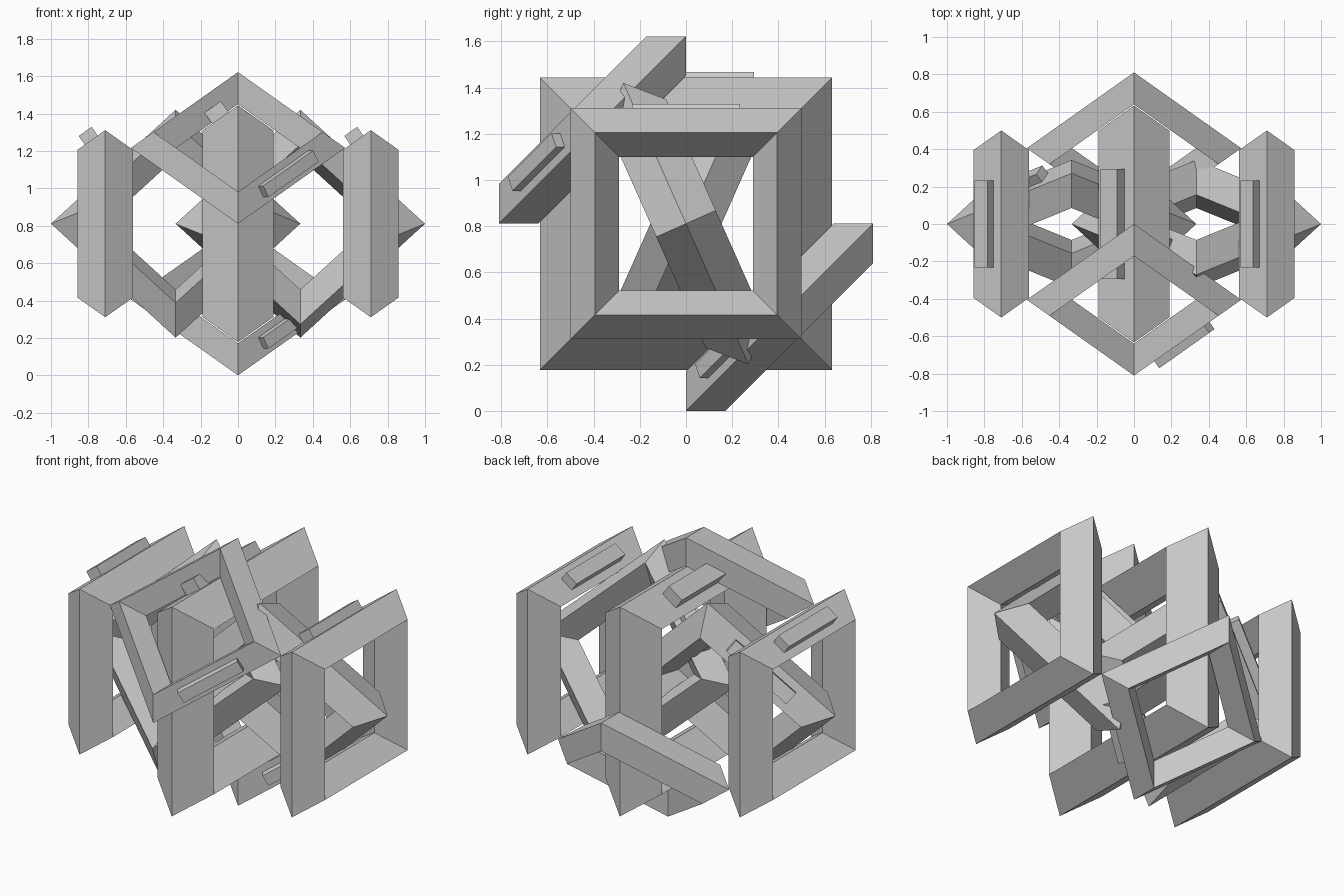
import bpy, bmesh, math
from mathutils import Vector, Matrix

if "Cube" in bpy.data.objects:
    bpy.data.objects.remove(bpy.data.objects["Cube"])

CENTER_Z = 0.811
HW = 0.211          # half width of the bar section, relative to frame size
R2 = math.sqrt(2)


def finish(bm, name):
    bmesh.ops.recalc_face_normals(bm, faces=bm.faces)
    me = bpy.data.meshes.new(name)
    bm.to_mesh(me)
    bm.free()
    ob = bpy.data.objects.new(name, me)
    bpy.context.collection.objects.link(ob)
    return ob


def frame(name, center, normal, bar, s):
    """Square ring with rhombic section, size s = centre to outer corner.
    The raised bar sits on the outer face of side 'bar', towards 'normal'."""
    c = Vector(center) + Vector((0, 0, CENTER_Z))
    n, b = Vector(normal).normalized(), Vector(bar).normalized()
    t = n.cross(b)

    # mitred square ring
    bm = bmesh.new()
    section = [(1, 0), (1 - HW, HW), (1 - 2 * HW, 0), (1 - HW, -HW)]
    rings = []
    for i, j in ((1, 1), (-1, 1), (-1, -1), (1, -1)):
        d = (b * i + t * j) / R2
        rings.append([bm.verts.new(c + (d * r + n * h) * s) for r, h in section])
    for k in range(4):
        p, q = rings[k], rings[(k + 1) % 4]
        for m in range(4):
            w = (m + 1) % 4
            bm.faces.new((p[m], q[m], q[w], p[w]))
    finish(bm, name + "_frame")

    # small raised bar on one sloping face
    out = (b * R2 + n).normalized()
    across = out.cross(t)
    pos = c + (b * ((1 - HW / 2) / R2) + n * HW / 2 + out * 0.03) * s
    rot = Matrix((t, across, out)).transposed().to_4x4()
    size = Matrix.Diagonal((0.66 * s, 0.12 * s, 0.10 * s, 1))
    bm = bmesh.new()
    bmesh.ops.create_cube(bm, size=1, matrix=Matrix.Translation(pos) @ rot @ size)
    finish(bm, name + "_raised_bar")


# three upright frames across the width
for name, x, s in (("left", -0.71, 0.707), ("middle", 0, 0.895), ("right", 0.71, 0.707)):
    frame(name, (x, 0, 0), (-1, 0, 0), (0, 0, 1), s)

# two frames tilted 45 degrees, upper front and lower back
e2 = Vector((0, 1, 1)) / R2
e3 = Vector((0, -1, 1)) / R2
for name, k in (("upper_front", 1), ("lower_back", -1)):
    frame(name, e3 * 0.573 * k, e3, Vector((1, 0, 0)) - e2, 0.573)

# two interlocked rings that cross along the width
a = math.radians(24)
for name, k in (("left_link", -1), ("right_link", 1)):
    d = Vector((0, -k * math.sin(a), math.cos(a)))
    n = Vector((0, math.cos(a), k * math.sin(a)))
    frame(name, (k / 3, 0, 0), n, Vector((-1, 0, 0)) + d, 2 / 3)
